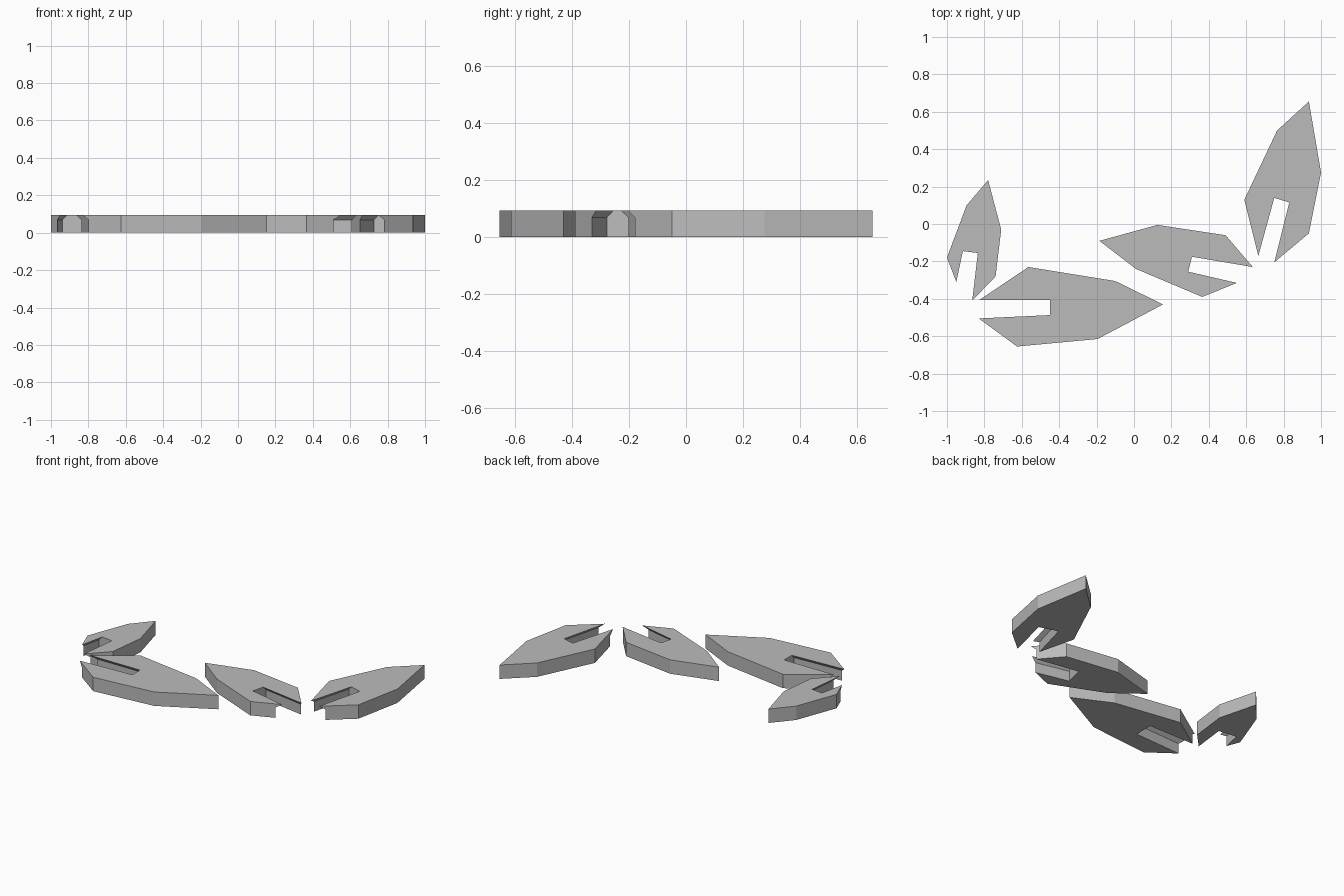
import bpy
import bmesh
from mathutils import Vector
from mathutils.geometry import intersect_line_line

THICKNESS = 0.094    # height of each blade
SHOULDER = 0.069     # height where the slot walls start to lean inward
UNDERCUT = 0.024     # how much wider the slot is below the shoulder

cube = bpy.data.objects.get("Cube")
if cube:
    bpy.data.objects.remove(cube, do_unlink=True)

# Single plain material
grey = bpy.data.materials.new("plain_grey")
grey.use_nodes = True
colour = (0.5, 0.5, 0.5, 1)
grey.diffuse_color = colour
grey.node_tree.nodes["Principled BSDF"].inputs["Base Color"].default_value = colour


def crossing(a, b, c, d):
    """Point where the endless lines a-b and c-d meet."""
    return intersect_line_line(a, b, c, d)[0]


def widen(tip, neighbour, inner, other_inner):
    """Move one slot wall outward; return its new tip and inner corner."""
    wall = (tip - inner).normalized()
    push = Vector((-wall.y, wall.x, 0))
    if push.dot(inner - other_inner) < 0:
        push.negate()
    push *= UNDERCUT
    a, b = tip + push, inner + push
    return crossing(a, b, tip, neighbour), crossing(a, b, inner, other_inner)


def make_blade(name, rim, slot_end):
    """Slotted plate: rim runs clockwise from prong tip to prong tip."""
    rim = [Vector((x, y, 0)) for x, y in rim]
    end_b, end_a = [Vector((x, y, 0)) for x, y in slot_end]
    upper = rim + [end_b, end_a]

    # Lower outline has the wider slot, with the outer rim unchanged
    tip_a, low_a = widen(rim[0], rim[1], end_a, end_b)
    tip_b, low_b = widen(rim[-1], rim[-2], end_b, end_a)
    lower = [tip_a] + rim[1:-1] + [tip_b, low_b, low_a]

    # Stack the outlines and skin them
    bm = bmesh.new()
    levels = ((lower, 0), (lower, SHOULDER), (upper, THICKNESS))
    rings = [[bm.verts.new((p.x, p.y, z)) for p in outline]
             for outline, z in levels]
    bm.faces.new(rings[0])
    bm.faces.new(rings[-1])
    count = len(upper)
    for low, high in zip(rings, rings[1:]):
        for i in range(count):
            j = (i + 1) % count
            bm.faces.new((low[i], low[j], high[j], high[i]))
    bmesh.ops.recalc_face_normals(bm, faces=bm.faces)

    mesh = bpy.data.meshes.new(name)
    bm.to_mesh(mesh)
    bm.free()
    mesh.materials.append(grey)
    blade = bpy.data.objects.new(name, mesh)
    bpy.context.collection.objects.link(blade)


# Small blade at the far right
make_blade("right_small_blade",
           [(-.95, -.31), (-1, -.18), (-.895, .1), (-.78, .235),
            (-.71, -.03), (-.74, -.28), (-.865, -.41)],
           [(-.835, -.155), (-.915, -.145)])

# Long blade at the front
make_blade("front_long_blade",
           [(-.825, -.405), (-.565, -.23), (-.1, -.305), (.155, -.43),
            (-.195, -.615), (-.625, -.655), (-.83, -.505)],
           [(-.45, -.487), (-.45, -.405)])

# Middle blade
make_blade("middle_blade",
           [(.55, -.315), (.365, -.39), (.01, -.24), (-.185, -.09),
            (.125, -.005), (.49, -.06), (.635, -.23)],
           [(.31, -.175), (.29, -.255)])

# Tall blade at the far left
make_blade("left_tall_blade",
           [(.665, -.17), (.59, .13), (.765, .5), (.935, .655),
            (1, .275), (.935, -.05), (.75, -.205)],
           [(.83, .115), (.75, .14)])
